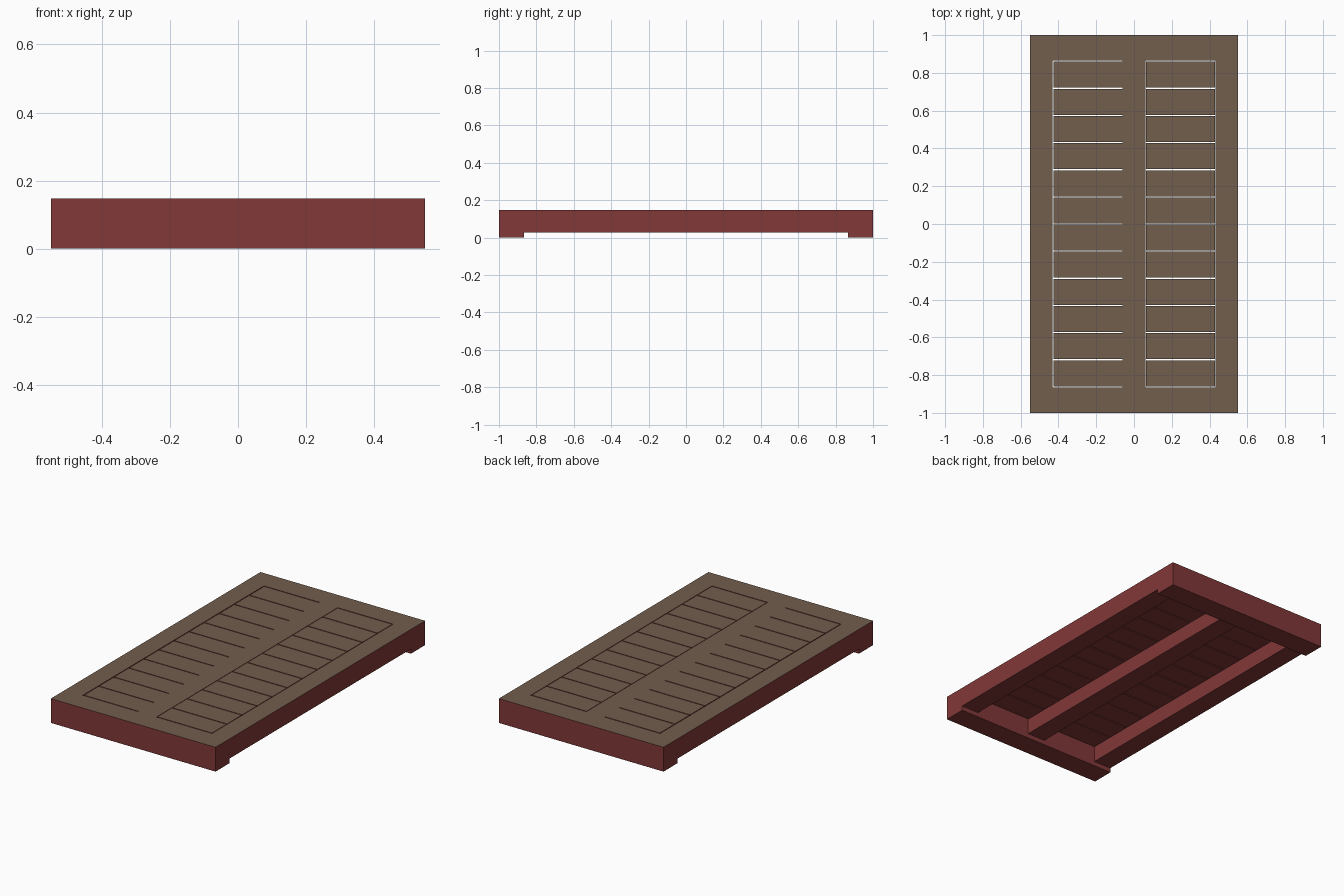
import bpy, bmesh
from mathutils import Matrix, Vector

if "Cube" in bpy.data.objects:
    bpy.data.objects.remove(bpy.data.objects["Cube"])


def material(name, rgb):
    m = bpy.data.materials.new(name)
    m.diffuse_color = (*rgb, 1)
    m.use_nodes = True
    m.node_tree.nodes["Principled BSDF"].inputs["Base Color"].default_value = m.diffuse_color
    return m


RED = material("red brown wood", (0.223, 0.040, 0.040))
BROWN = material("weathered brown top", (0.168, 0.112, 0.074))

TOP = 0.147      # deck height
SKID = 0.028     # thickness of the bottom end boards
HX, HY = 0.55, 1.0
IN_Y = 0.865     # inner edge of the end rails
IN_X = 0.432     # inner edge of the side beams
MID = 0.06       # half width of the centre beam


def box(name, x, y, z):
    """Box from (min, max) ranges; faces looking up at deck level are brown."""
    lo, hi = Vector((x[0], y[0], z[0])), Vector((x[1], y[1], z[1]))
    bm = bmesh.new()
    bmesh.ops.create_cube(bm, size=1, matrix=Matrix.Translation((lo + hi) / 2)
                          @ Matrix.Diagonal((*(hi - lo), 1)))
    bm.normal_update()
    for f in bm.faces:
        f.material_index = int(f.normal.z > 0.9 and z[1] > TOP - 0.001)
    me = bpy.data.meshes.new(name)
    bm.to_mesh(me)
    bm.free()
    me.materials.append(RED)
    me.materials.append(BROWN)
    ob = bpy.data.objects.new(name, me)
    bpy.context.collection.objects.link(ob)
    return ob


# End rails and the low boards beneath them
for label, y in (("front", (-HY, -IN_Y)), ("back", (IN_Y, HY))):
    box(label + "_rail", (-HX, HX), y, (SKID, TOP))
    box(label + "_bottom_board", (-HX, HX), y, (0, SKID))

# Lengthwise beams
for label, x in (("left", (-HX, -IN_X)), ("centre", (-MID, MID)), ("right", (IN_X, HX))):
    box(label + "_beam", x, (-IN_Y, IN_Y), (SKID, TOP))

# Deck slats, separated by narrow gaps; the left row touches the centre beam
COUNT, GAP = 12, 0.006
pitch = (2 * IN_Y - GAP) / COUNT
for label, x in (("left", (-0.427, -MID)), ("right", (MID - 0.001 + 0.005 - 0.005 + 0.004, 0.428))):
    for i in range(COUNT):
        y0 = -IN_Y + GAP + i * pitch
        box(f"{label}_slat_{i + 1}", x, (y0, y0 + pitch - GAP), (0.12, TOP))
